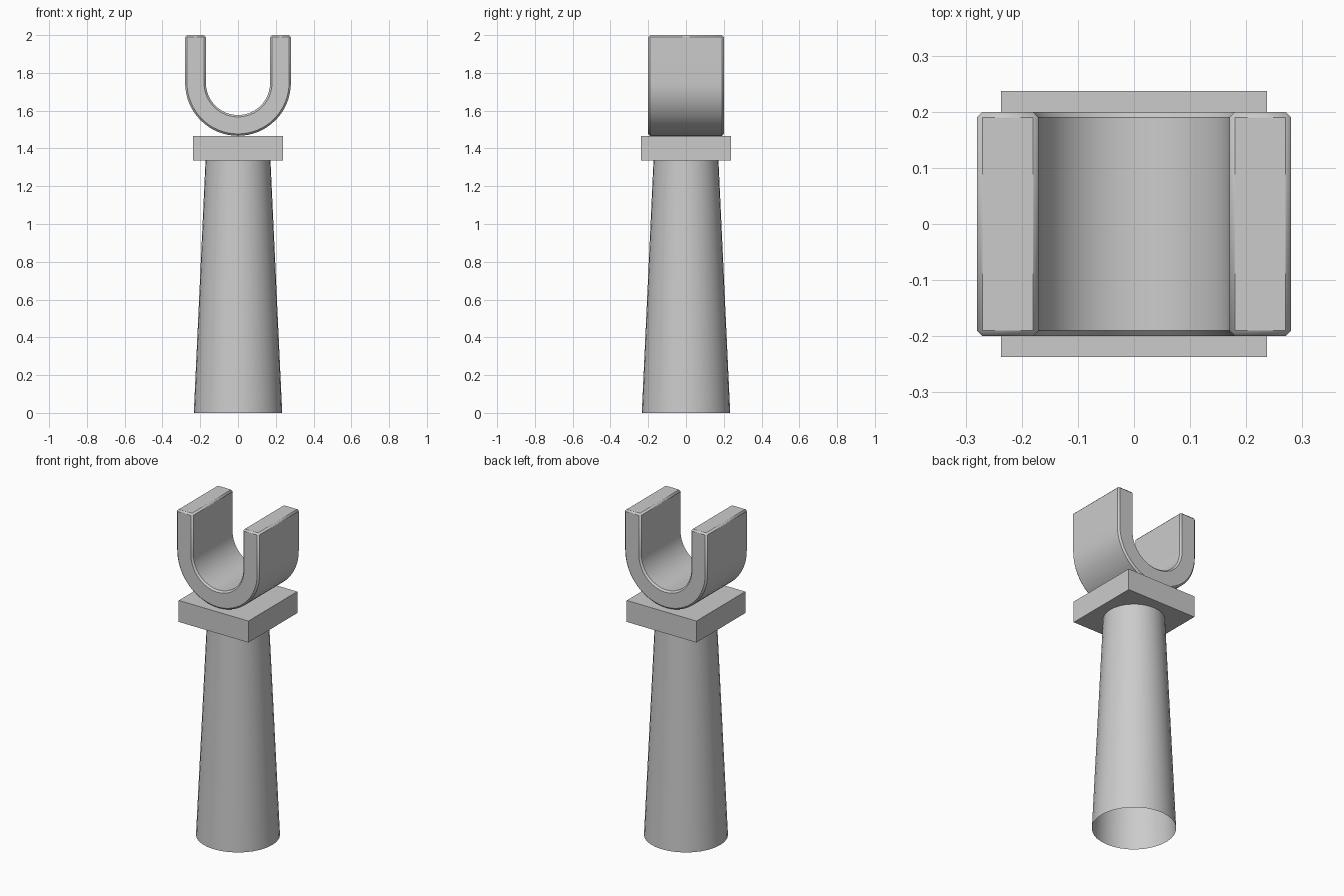
import bpy, bmesh
from math import pi, sin, cos, radians

if "Cube" in bpy.data.objects:
    bpy.data.objects.remove(bpy.data.objects["Cube"])


def make_object(name, bm, smooth=False):
    bmesh.ops.recalc_face_normals(bm, faces=bm.faces)
    mesh = bpy.data.meshes.new(name)
    bm.to_mesh(mesh)
    bm.free()
    obj = bpy.data.objects.new(name, mesh)
    bpy.context.collection.objects.link(obj)
    if smooth:
        bpy.ops.object.select_all(action='DESELECT')
        obj.select_set(True)
        bpy.context.view_layer.objects.active = obj
        bpy.ops.object.shade_smooth_by_angle(angle=radians(30))
    return obj


# Tapered post, open at both ends
POST_TOP, PLATE_TOP = 1.335, 1.467
bm = bmesh.new()
bmesh.ops.create_cone(bm, cap_ends=False, segments=32,
                      radius1=0.234, radius2=0.172, depth=POST_TOP)
bmesh.ops.translate(bm, verts=bm.verts, vec=(0, 0, POST_TOP / 2))
make_object("post", bm, smooth=True)

# Square plate on top of the post
bm = bmesh.new()
bmesh.ops.create_cube(bm, size=1)
bmesh.ops.scale(bm, verts=bm.verts, vec=(0.474, 0.474, PLATE_TOP - POST_TOP))
bmesh.ops.translate(bm, verts=bm.verts, vec=(0, 0, (PLATE_TOP + POST_TOP) / 2))
make_object("plate", bm)

# U-shaped cradle: cross-sections swept down one arm, round the arc, up the other
OUTER, INNER, HALF_DEPTH, SEGS = 0.28, 0.17, 0.20, 32
centre_z = PLATE_TOP + OUTER
stations = [(-1, 0, 2.0)]
for i in range(SEGS + 1):
    a = pi + pi * i / SEGS
    stations.append((cos(a), sin(a), centre_z))
stations.append((1, 0, 2.0))

bm = bmesh.new()
rings = []
for dx, dz, z in stations:
    rings.append([bm.verts.new((dx * r, y, z + dz * r)) for r, y in (
        (OUTER, -HALF_DEPTH), (OUTER, HALF_DEPTH),
        (INNER, HALF_DEPTH), (INNER, -HALF_DEPTH))])
for a, b in zip(rings, rings[1:]):
    for k in range(4):
        n = (k + 1) % 4
        bm.faces.new((a[k], a[n], b[n], b[k]))
bm.faces.new(rings[0])
bm.faces.new(rings[-1])
cradle = make_object("cradle", bm, smooth=True)

# Narrow chamfer on all the cradle's sharp edges
bevel = cradle.modifiers.new("chamfer", 'BEVEL')
bevel.width = 0.01
bevel.segments = 1
bevel.limit_method = 'ANGLE'
bevel.angle_limit = radians(40)
